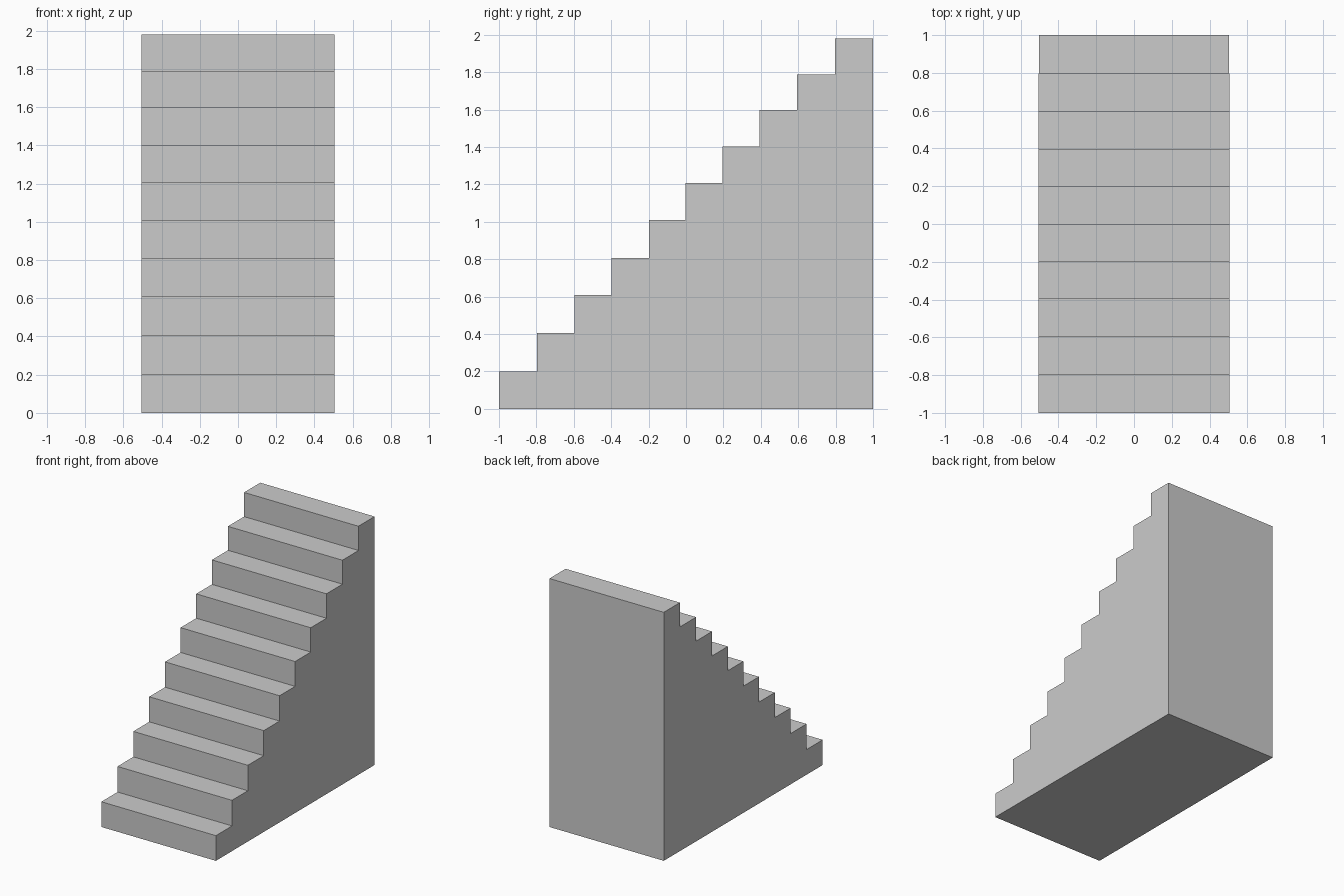
import bpy
import bmesh

if "Cube" in bpy.data.objects:
    bpy.data.objects.remove(bpy.data.objects["Cube"])

# Step front edges (y) and tread heights (z), bottom to top
FRONTS = [-1.0, -0.797, -0.597, -0.397, -0.198, -0.002, 0.195, 0.393, 0.594, 0.797]
TREADS = [0.201, 0.405, 0.608, 0.808, 1.01, 1.208, 1.402, 1.597, 1.788, 1.981]
BACK = 1.0


def extrude_profile(name, profile, half_width):
    """Extrude a closed y-z outline symmetrically along x."""
    bm = bmesh.new()
    face = bm.faces.new([bm.verts.new((-half_width, y, z)) for y, z in profile])
    new = bmesh.ops.extrude_face_region(bm, geom=[face])["geom"]
    verts = [g for g in new if isinstance(g, bmesh.types.BMVert)]
    bmesh.ops.translate(bm, verts=verts, vec=(2 * half_width, 0, 0))
    bmesh.ops.recalc_face_normals(bm, faces=bm.faces)
    mesh = bpy.data.meshes.new(name)
    bm.to_mesh(mesh)
    bm.free()
    obj = bpy.data.objects.new(name, mesh)
    bpy.context.collection.objects.link(obj)
    return obj


def stair_profile(fronts, treads, back):
    """Stepped outline standing on z = 0."""
    points = [(fronts[0], 0.0)]
    for i, (y, z) in enumerate(zip(fronts, treads)):
        end = fronts[i + 1] if i + 1 < len(fronts) else back
        points += [(y, z), (end, z)]
    return points + [(back, 0.0)]


# Main flight of nine steps
extrude_profile("stair_flight", stair_profile(FRONTS[:-1], TREADS[:-1], FRONTS[-1]), 0.505)

# Separate full-height top step, a hair narrower so its seam shows
extrude_profile("top_step", stair_profile(FRONTS[-1:], TREADS[-1:], BACK), 0.504)
